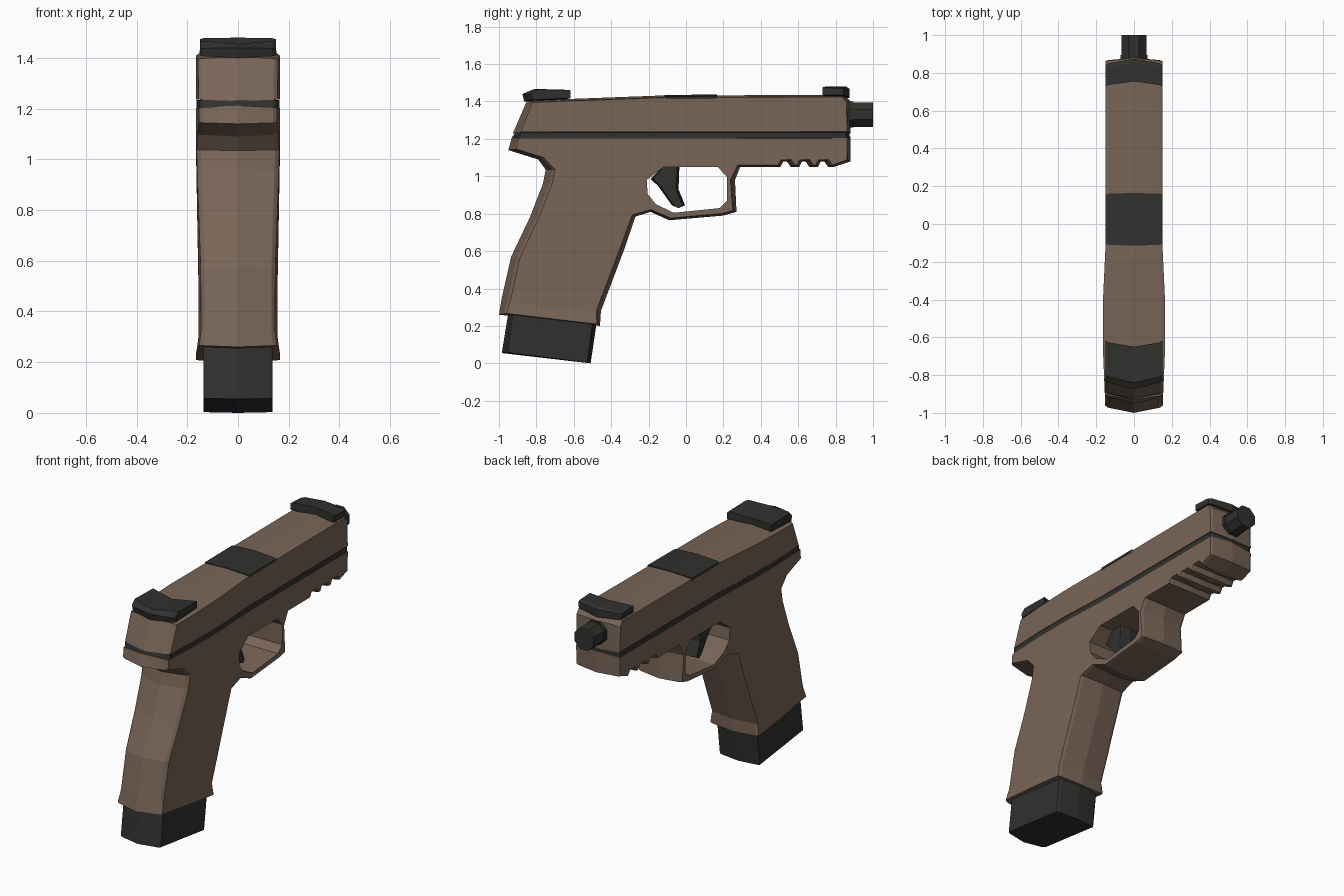
import bpy, bmesh
from math import pi
from mathutils import Vector

if "Cube" in bpy.data.objects:
    bpy.data.objects.remove(bpy.data.objects["Cube"])


def material(name, col):
    m = bpy.data.materials.new(name)
    m.diffuse_color = (*col, 1)
    m.use_nodes = True
    m.node_tree.nodes["Principled BSDF"].inputs["Base Color"].default_value = m.diffuse_color
    return m


TAN = material("tan_polymer", (0.19, 0.13, 0.095))
DARK = material("dark_metal", (0.03, 0.03, 0.028))


def interp(v, table):
    if v <= table[0][0]:
        return table[0][1]
    for (a, p), (b, q) in zip(table, table[1:]):
        if v <= b:
            return p + (q - p) * (v - a) / (b - a)
    return table[-1][1]


def loft(name, prof, half, mat, back=0.05, front=0.025, vert=0.012, chevron=0, dip=0):
    """Side profile (y, z) spread over x, ridged on the centre and chamfered at the sides."""
    pts = [Vector(p) for p in prof]
    n = len(pts)
    area = sum(pts[i].cross(pts[(i + 1) % n]) for i in range(n))
    if area < 0:
        pts.reverse()
    top = max(p.y for p in pts)
    bm = bmesh.new()
    rings = []
    for f in (-1, -0.9, 0, 0.9, 1):
        t = {0: 0, 0.9: 0.7, 1: 1}[abs(f)]
        ring = []
        for i, p in enumerate(pts):
            d = (p - pts[i - 1]).normalized() + (pts[(i + 1) % n] - p).normalized()
            d = d.normalized() if d.length else Vector((1, 0))
            ny, nz = d.y, -d.x
            y = p.x - ny * t * (back if ny < 0 else front) + chevron * (1 - t)
            z = p.y - nz * t * vert
            if f == 0 and p.y > top - 0.02:
                z -= dip
            ring.append(bm.verts.new((f * half, y, z)))
        rings.append(ring)
    for a, b in zip(rings, rings[1:]):
        for i in range(n):
            j = (i + 1) % n
            bm.faces.new((a[i], a[j], b[j], b[i]))
    bm.faces.new(rings[0])
    bm.faces.new(rings[-1])
    bmesh.ops.recalc_face_normals(bm, faces=bm.faces)
    me = bpy.data.meshes.new(name)
    bm.to_mesh(me)
    bm.free()
    me.materials.append(mat)
    ob = bpy.data.objects.new(name, me)
    bpy.context.collection.objects.link(ob)
    return ob


def swell(ob, ytab, ztab=()):
    """Cut the mesh at the table stations and scale its width there."""
    bm = bmesh.new()
    bm.from_mesh(ob.data)
    cuts = [((0, y, 0), (0, 1, 0)) for y, _ in ytab]
    # grip stations lean with the base of the grip
    cuts += [((0, 0, z), (0, 0.1, 1)) for z, _ in ztab]
    for co, no in cuts:
        bmesh.ops.bisect_plane(bm, geom=bm.verts[:] + bm.edges[:] + bm.faces[:],
                               dist=1e-5, plane_co=co, plane_no=no)
    for v in bm.verts:
        s = interp(v.co.y, ytab)
        if ztab:
            s *= interp(v.co.z + 0.1 * v.co.y, ztab)
        v.co.x *= s
    bm.to_mesh(ob.data)
    bm.free()


WIDTH = [(-0.93, 0.93), (-0.65, 1.0), (-0.42, 1.0), (-0.1, 0.91)]

# slide
slide = loft("slide", [(-0.925, 1.23), (-0.85, 1.405), (-0.13, 1.432), (0.845, 1.435),
                       (0.88, 1.40), (0.88, 1.23)], 0.165, TAN)
swell(slide, WIDTH)

# dark seam between slide and frame
seam = loft("slide_seam", [(-0.93, 1.20), (-0.915, 1.235), (0.874, 1.235), (0.874, 1.20)],
            0.163, DARK, vert=0)
swell(seam, WIDTH)

# frame with grip, trigger guard and rail notches
notches = []
for y in (0.53, 0.63, 0.73):
    notches += [(y - 0.025, 1.05), (y - 0.01, 1.078), (y + 0.01, 1.078), (y + 0.03, 1.05)]
frame = loft("frame", [
    (-0.93, 1.212), (-0.95, 1.14), (-0.79, 1.09), (-0.75, 1.035), (-0.765, 0.96),
    (-0.835, 0.78), (-0.935, 0.57), (-0.985, 0.35), (-1.0, 0.26), (-0.46, 0.20),
    (-0.455, 0.28), (-0.33, 0.61), (-0.27, 0.785), (-0.19, 0.81), (-0.09, 0.765),
    (0.2, 0.79), (0.27, 0.81), (0.262, 0.98), (0.29, 1.05), *notches,
    (0.79, 1.05), (0.88, 1.08), (0.88, 1.212)], 0.165, TAN)
swell(frame, WIDTH, [(0.17, 1.0), (0.23, 0.95), (0.5, 0.95), (0.95, 1.0)])

# trigger guard opening
cutter = loft("guard_cutter", [
    (-0.12, 1.05), (-0.21, 0.98), (-0.205, 0.905), (-0.16, 0.85), (-0.065, 0.805),
    (0.18, 0.83), (0.22, 0.87), (0.22, 0.995), (0.17, 1.05)], 0.4, TAN, 0, 0, 0)
cutter.hide_render = True
mod = frame.modifiers.new("opening", "BOOLEAN")
mod.operation = "DIFFERENCE"
mod.solver = "EXACT"
mod.object = cutter
bpy.context.view_layer.objects.active = frame
bpy.ops.object.modifier_apply(modifier=mod.name)
bpy.data.objects.remove(cutter)

# trigger
loft("trigger", [(-0.12, 1.06), (-0.19, 0.985), (-0.15, 0.95), (-0.075, 0.845), (-0.04, 0.83),
                 (-0.005, 0.845), (-0.04, 0.93), (-0.035, 1.06)], 0.06, DARK, 0.015, 0.015, 0)

# magazine base
loft("magazine", [(-0.945, 0.30), (-0.985, 0.055), (-0.51, 0.0), (-0.473, 0.25)],
     0.137, DARK, 0.04, 0.03, 0.005)

# sights
loft("rear_sight", [(-0.825, 1.40), (-0.835, 1.44), (-0.80, 1.475), (-0.61, 1.468),
                    (-0.61, 1.41)], 0.15, DARK, 0.01, 0.01, 0.012, chevron=-0.04, dip=0.02)
loft("front_sight", [(0.725, 1.42), (0.725, 1.488), (0.825, 1.488), (0.845, 1.475),
                     (0.845, 1.42)], 0.15, DARK, 0.005, 0.005, 0.02, chevron=0.03, dip=0.008)

# ejection port cover
loft("ejection_port", [(-0.115, 1.405), (-0.115, 1.435), (0.165, 1.437), (0.165, 1.405)],
     0.152, DARK, 0.01, 0.01, 0.012)

# barrel and muzzle collar
for name, r, y0, y1 in (("barrel", 0.068, 0.8, 1.0), ("muzzle_collar", 0.073, 0.8, 0.895)):
    bpy.ops.mesh.primitive_cylinder_add(vertices=8, radius=r / 0.96, depth=y1 - y0,
                                        location=(0, (y0 + y1) / 2, 1.33),
                                        rotation=(pi / 2, 0, 0))
    ob = bpy.context.object
    ob.name = name
    ob.rotation_euler.rotate_axis("Z", pi / 8)
    ob.data.materials.append(DARK)
